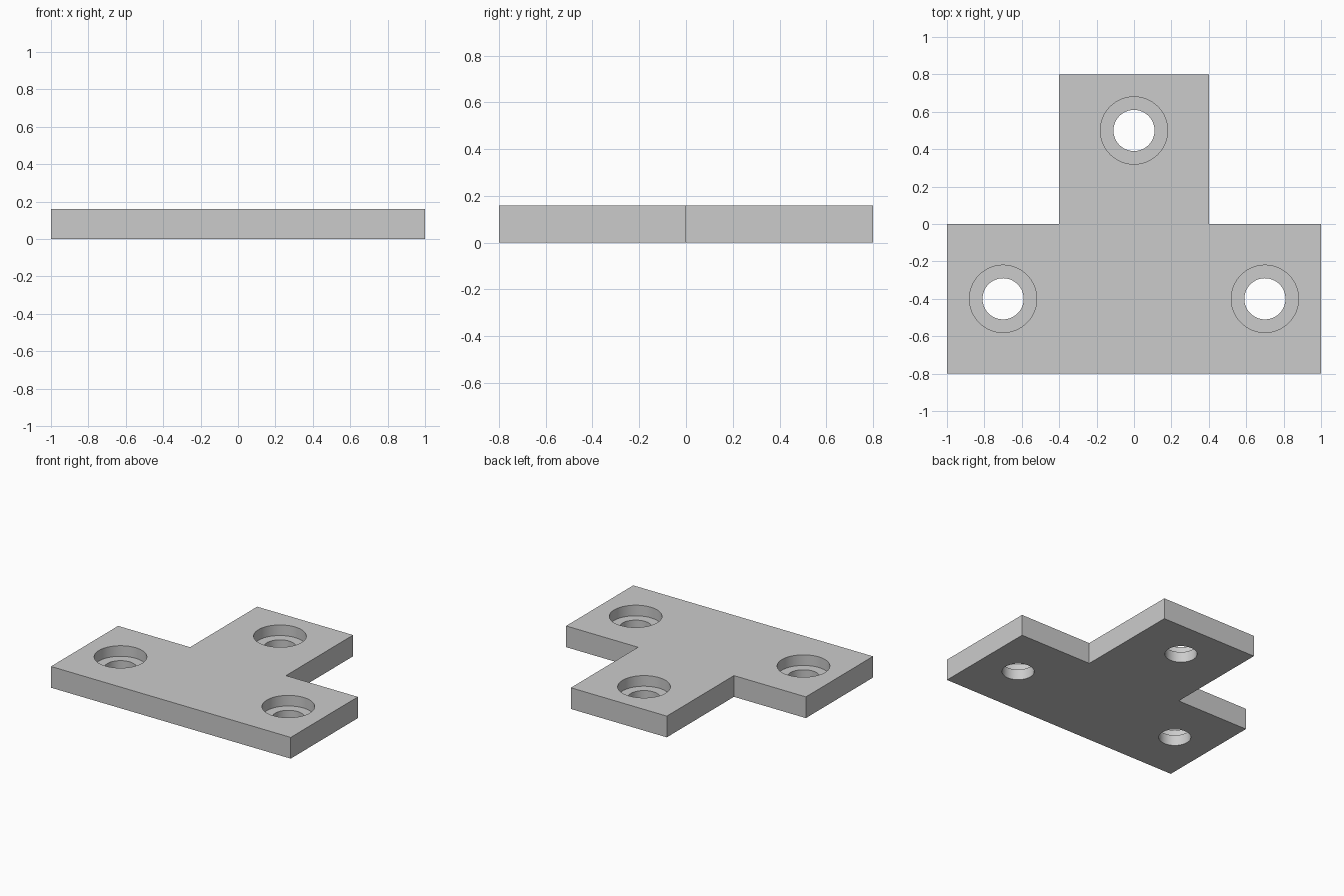
import bpy
import bmesh
from mathutils import Matrix

cube = bpy.data.objects.get("Cube")
if cube:
    bpy.data.objects.remove(cube, do_unlink=True)

THICK = 0.16
SEAT = 0.08          # height of the counterbore floor
HOLE_R, BORE_R = 0.11, 0.18
HOLES = [(-0.7, -0.4), (0.7, -0.4), (0, 0.5)]

grey = bpy.data.materials.new("plain grey")
grey.use_nodes = True
colour = (0.6, 0.6, 0.6, 1)
grey.diffuse_color = colour
grey.node_tree.nodes["Principled BSDF"].inputs["Base Color"].default_value = colour


def make_object(name, bm):
    bmesh.ops.recalc_face_normals(bm, faces=bm.faces)
    mesh = bpy.data.meshes.new(name)
    bm.to_mesh(mesh)
    bm.free()
    mesh.materials.append(grey)
    obj = bpy.data.objects.new(name, mesh)
    bpy.context.collection.objects.link(obj)
    return obj


def make_cutter(name, radius, bottom, top):
    """One cylinder at every hole position."""
    bm = bmesh.new()
    for x, y in HOLES:
        bmesh.ops.create_cone(
            bm, cap_ends=True, segments=64, radius1=radius, radius2=radius,
            depth=top - bottom,
            matrix=Matrix.Translation((x, y, (bottom + top) / 2)))
    obj = make_object(name, bm)
    obj.hide_render = True
    obj.hide_set(True)
    return obj


# T-shaped plate: mirrored half outline, extruded upward
half = [(1, -0.8), (1, 0), (0.4, 0), (0.4, 0.8)]
outline = half + [(-x, y) for x, y in reversed(half)]
bm = bmesh.new()
base = bm.faces.new([bm.verts.new((x, y, 0)) for x, y in outline])
extruded = bmesh.ops.extrude_face_region(bm, geom=[base], use_keep_orig=True)
top_verts = [g for g in extruded["geom"] if isinstance(g, bmesh.types.BMVert)]
bmesh.ops.translate(bm, verts=top_verts, vec=(0, 0, THICK))
plate = make_object("mounting_plate", bm)

# Screw holes, then wider counterbores from the top
cutters = [make_cutter("screw_hole_cutter", HOLE_R, -0.1, THICK + 0.1),
           make_cutter("counterbore_cutter", BORE_R, SEAT, THICK + 0.1)]
bpy.ops.object.select_all(action="DESELECT")
plate.select_set(True)
bpy.context.view_layer.objects.active = plate
for cutter in cutters:
    mod = plate.modifiers.new(cutter.name, "BOOLEAN")
    mod.operation = "DIFFERENCE"
    mod.solver = "EXACT"
    mod.object = cutter
    bpy.ops.object.modifier_apply(modifier=mod.name)
    bpy.data.objects.remove(cutter, do_unlink=True)

# Round hole walls, crisp rims
bpy.ops.object.shade_smooth_by_angle(angle=0.5)
